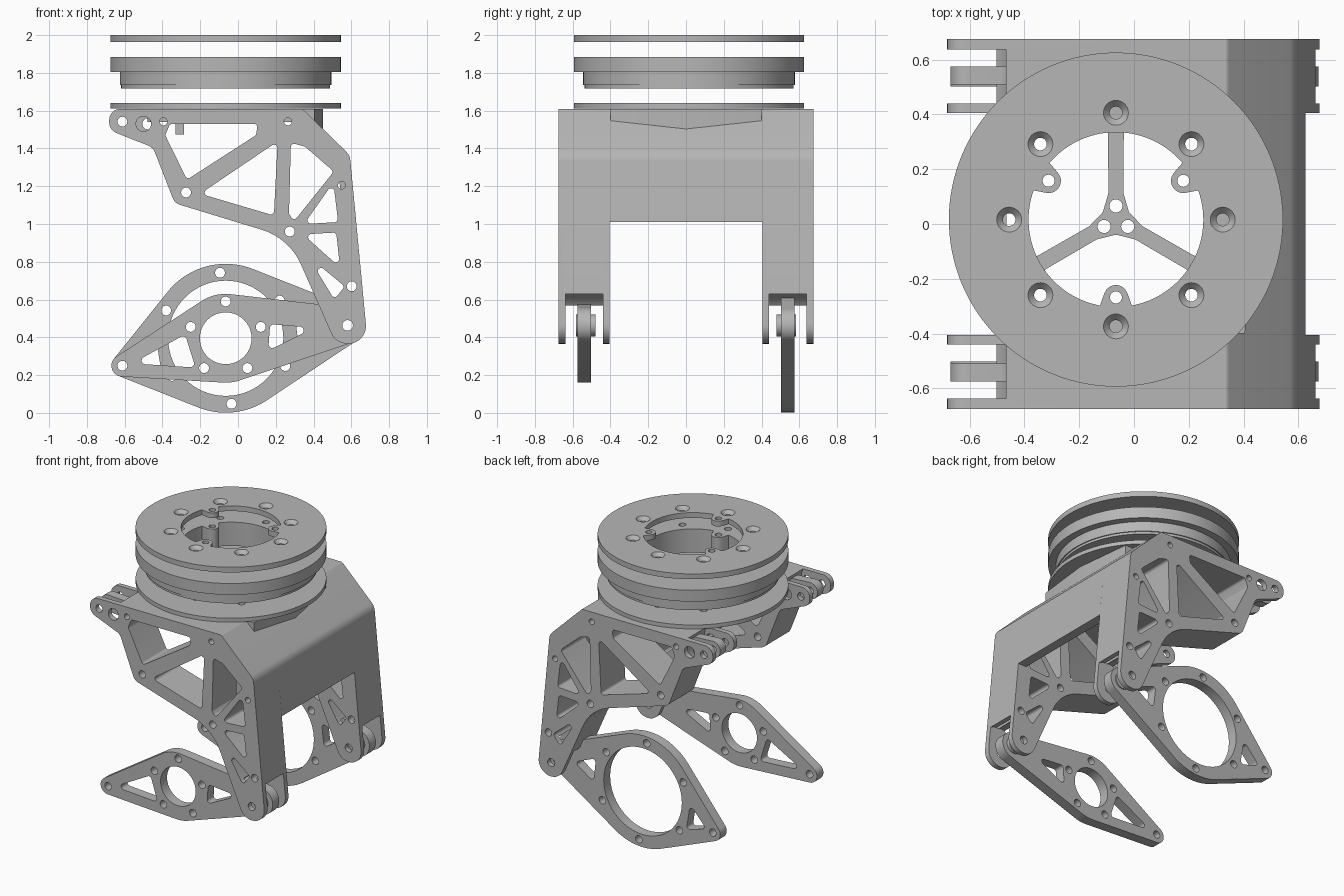
import bpy, bmesh
from math import pi, sin, cos, tan, atan2, sqrt, radians
from mathutils import Vector, Matrix
from mathutils.geometry import convex_hull_2d

if "Cube" in bpy.data.objects:
    bpy.data.objects.remove(bpy.data.objects["Cube"])

grey = bpy.data.materials.new("machined grey")
grey.use_nodes = True
grey.diffuse_color = (0.47, 0.47, 0.47, 1)
grey.node_tree.nodes["Principled BSDF"].inputs["Base Color"].default_value = grey.diffuse_color
parts = []


# ---- 2D outline helpers ----
def circle(x, y, r, n=32):
    return [(x + r * cos(2 * pi * i / n), y + r * sin(2 * pi * i / n)) for i in range(n)]


def rounded(corners, radius=None, steps=8):
    """Polygon with filleted corners; a corner may carry its own radius."""
    out = []
    for i, corner in enumerate(corners):
        c = Vector(corner[:2])
        r = corner[2] if len(corner) > 2 else radius
        if not r:
            out.append(tuple(c))
            continue
        u = (Vector(corners[i - 1][:2]) - c).normalized()
        v = (Vector(corners[(i + 1) % len(corners)][:2]) - c).normalized()
        half = u.angle(v) / 2
        mid = c + (u + v).normalized() * r / sin(half)
        s, e = c + u * r / tan(half) - mid, c + v * r / tan(half) - mid
        a0 = atan2(s.y, s.x)
        turn = (atan2(e.y, e.x) - a0 + pi) % (2 * pi) - pi
        for k in range(steps + 1):
            a = a0 + turn * k / steps
            out.append((mid.x + r * cos(a), mid.y + r * sin(a)))
    return out


def hull(*circles):
    """Belt outline around several circles."""
    pts = [Vector(p) for c in circles for p in circle(*c, n=80)]
    return [tuple(pts[i]) for i in convex_hull_2d(pts)]


# ---- solid helpers ----
def plate(name, loops, lo, hi, upright=False):
    """Extrude an outline with holes along z, or along y when upright."""
    curve = bpy.data.curves.new(name, 'CURVE')
    curve.dimensions, curve.fill_mode, curve.extrude = '2D', 'BOTH', (hi - lo) / 2
    for loop in loops:
        spline = curve.splines.new('POLY')
        spline.points.add(len(loop) - 1)
        for p, q in zip(spline.points, loop):
            p.co = (q[0], q[1], 0, 1)
        spline.use_cyclic_u = True
    temp = bpy.data.objects.new(name + "_outline", curve)
    bpy.context.collection.objects.link(temp)
    bpy.context.view_layer.update()
    deps = bpy.context.evaluated_depsgraph_get()
    mesh = bpy.data.meshes.new_from_object(temp.evaluated_get(deps))
    bpy.data.objects.remove(temp)
    mid = (lo + hi) / 2
    if upright:
        mesh.transform(Matrix.Translation((0, mid, 0)) @ Matrix.Rotation(pi / 2, 4, 'X'))
    else:
        mesh.transform(Matrix.Translation((0, 0, mid)))
    bm = bmesh.new()
    bm.from_mesh(mesh)
    bmesh.ops.remove_doubles(bm, verts=bm.verts, dist=1e-5)
    bmesh.ops.recalc_face_normals(bm, faces=bm.faces)
    bm.to_mesh(mesh)
    bm.free()
    mesh.materials.clear()
    mesh.materials.append(grey)
    ob = bpy.data.objects.new(name, mesh)
    bpy.context.collection.objects.link(ob)
    parts.append(ob)
    return ob


def cut(ob, cutter):
    """Subtract a cutter and discard it."""
    mod = ob.modifiers.new("cut", 'BOOLEAN')
    mod.operation, mod.solver, mod.object = 'DIFFERENCE', 'EXACT', cutter
    bpy.context.view_layer.update()
    deps = bpy.context.evaluated_depsgraph_get()
    mesh = bpy.data.meshes.new_from_object(ob.evaluated_get(deps))
    ob.modifiers.clear()
    ob.data = mesh
    if cutter in parts:
        parts.remove(cutter)
    bpy.data.objects.remove(cutter)


# ---- side trusses, forked at both ends ----
PIVOT = (0.58, 0.463)
FORK = (-0.612, 1.542)
side_outline = rounded([
    (-0.682, 1.61, 0.06), (-0.682, 1.497, 0.06), (-0.45, 1.405, 0.06), (-0.335, 1.11, 0.06),
    (0.272, 0.925, 0.33), (0.518, 0.366, 0.094), (0.687, 0.366, 0.094),
    (0.592, 1.365, 0.08), (0.34, 1.61, 0.02)])
windows = [
    [(-0.36, 1.53), (0.105, 1.53), (0.095, 1.47), (-0.27, 1.235), (-0.385, 1.47)],
    [(0.21, 1.437), (0.19, 1.045), (-0.20, 1.16)],
    [(0.28, 1.43), (0.354, 1.41), (0.507, 1.278), (0.295, 1.013), (0.27, 1.055)],
    [(0.505, 1.22), (0.53, 1.01), (0.35, 1.0)],
    [(0.345, 0.945), (0.52, 0.955), (0.54, 0.77)],
    [(0.37, 0.83), (0.565, 0.67), (0.51, 0.60)]]
side_loops = [side_outline] + [rounded(w, 0.018) for w in windows]
side_loops += [circle(x, z, r) for x, z, r in [
    (*FORK, 0.026), (-0.50, 1.53, 0.04), (-0.395, 1.542, 0.02), (0.264, 1.542, 0.02),
    (0.549, 1.205, 0.02), (-0.275, 1.167, 0.026), (0.274, 0.96, 0.026),
    (0.602, 0.67, 0.026), (*PIVOT, 0.028)]]


def span(side, near, far):
    return sorted((side * near, side * far))


for side, label in ((-1, "front"), (1, "back")):
    truss = plate(label + "_truss", side_loops, *span(side, 0.405, 0.675), upright=True)
    for centre, r in ((FORK, 0.16), (PIVOT, 0.185)):
        cut(truss, plate("slot_cutter", [circle(*centre, r, 64)], *span(side, 0.44, 0.638), upright=True))
    # tongue held in the upper fork
    plate(label + "_tongue", [hull((*FORK, 0.058), (-0.49, 1.535, 0.058)),
                              circle(*FORK, 0.026), circle(-0.476, 1.53, 0.03)],
          *span(side, 0.51, 0.575), upright=True)
    # small lug under the deck
    plate(label + "_lug", [[(-0.33, 1.475), (-0.285, 1.475), (-0.285, 1.545), (-0.33, 1.545)]],
          *span(side, 0.33, 0.41), upright=True)
    # hub on the lower hinge
    plate(label + "_hinge_hub", [circle(*PIVOT, 0.058), circle(*PIVOT, 0.028)],
          *span(side, 0.48, 0.583), upright=True)

# ---- swinging links ----
LX, LZ = -0.065, 0.395


def link(name, side, body_r, bore_r, bolt_r, bolts, start, openings):
    loops = [hull((-0.612, 0.25, 0.058), (LX, LZ, body_r), (*PIVOT, 0.094)),
             circle(LX, LZ, bore_r, 64), circle(-0.612, 0.25, 0.026), circle(*PIVOT, 0.028)]
    for k in range(bolts):
        a = radians(start + 360 * k / bolts)
        loops.append(circle(LX + bolt_r * cos(a), LZ + bolt_r * sin(a), 0.026))
    loops += [rounded(o, 0.02) for o in openings]
    plate(name, loops, *span(side, 0.503, 0.575), upright=True)


link("front_link", -1, 0.235, 0.137, 0.195, 5, 90,
     [[(-0.56, 0.262), (-0.28, 0.415), (-0.225, 0.24)], [(0.17, 0.47), (0.40, 0.45), (0.16, 0.33)]])
link("back_link", 1, 0.394, 0.305, 0.348, 6, 35,
     [[(-0.56, 0.262), (-0.435, 0.40), (-0.405, 0.215)], [(0.30, 0.53), (0.47, 0.46), (0.32, 0.36)]])

# ---- bent outer wall between the trusses ----
plate("outer_wall", [rounded([
    (0.30, 1.61, 0), (0.34, 1.61, 0.02), (0.592, 1.365, 0.08), (0.626, 1.01, 0),
    (0.56, 1.01, 0), (0.525, 1.335, 0.04), (0.31, 1.54, 0)])], -0.405, 0.405, upright=True)
plate("wall_gusset", [[(0.32, -0.4), (0.405, -0.4), (0.45, 0), (0.405, 0.4), (0.32, 0.4)]], 1.5, 1.609)

# ---- deck with three spokes ----
CX, CY = -0.066, 0.016


def polar(r, degrees):
    a = radians(degrees)
    return (CX + r * cos(a), CY + r * sin(a))


deck = [[(-0.465, -0.405), (0.34, -0.405), (0.34, 0.405), (-0.465, 0.405)]]
for spoke in (90, 210, 330):
    arc = [(*polar(0.33, spoke + 5 + 110 * k / 30), 0.015 if k in (0, 30) else 0) for k in range(31)]
    arc = [p for i, p in enumerate(arc) if i not in (1, 2, 28, 29)]
    deck.append(rounded([(*polar(0.10, spoke + 16), 0.04)] + arc
                        + [(*polar(0.10, spoke + 104), 0.04), (*polar(0.055, spoke + 60), 0.01)]))
    deck.append(circle(*polar(0.05, spoke), 0.024))
deck += [circle(*polar(0.39, a), 0.023) for a in range(0, 360, 45) if a not in (90, 270)]
plate("deck", deck, 1.54, 1.61)


# ---- stacked turntable rings ----
def tabbed_bore(r=0.319, reach=0.284, tab=0.045):
    """Round bore with three half-round tabs facing inwards."""
    pts = []
    for k in range(240):
        a = k * 1.5
        off = radians((a - 30 + 60) % 120 - 60)
        side = reach * sin(off)
        near = reach * cos(off) - sqrt(tab ** 2 - side ** 2) if abs(side) < tab else r
        pts.append(polar(min(r, near), a))
    return pts


screws = [circle(*polar(0.39, a), 0.023) for a in range(0, 360, 45)]
tab_holes = [circle(*polar(0.284, a), 0.022) for a in (30, 150, 270)]


def ring(name, r, lo, hi, bore):
    return plate(name, [circle(CX, CY, r, 128)] + bore + screws, lo, hi)


tabbed = [tabbed_bore()] + tab_holes
ring("base_ring", 0.61, 1.612, 1.64, [circle(CX, CY, 0.33, 96)])
ring("bearing_lip", 0.553, 1.718, 1.738, tabbed)
ring("bearing_neck", 0.56, 1.735, 1.806, tabbed)
ring("bearing_flange", 0.61, 1.805, 1.885, tabbed)
top_ring = ring("top_ring", 0.61, 1.963, 2.0, tabbed)

# countersunk screw seats
bm = bmesh.new()
for a in range(0, 360, 45):
    x, y = polar(0.39, a)
    bmesh.ops.create_cone(bm, cap_ends=True, segments=32, radius1=0.018, radius2=0.05,
                          depth=0.035, matrix=Matrix.Translation((x, y, 1.9875)))
seat_mesh = bpy.data.meshes.new("seat_cutter")
bm.to_mesh(seat_mesh)
bm.free()
seats = bpy.data.objects.new("seat_cutter", seat_mesh)
bpy.context.collection.objects.link(seats)
cut(top_ring, seats)

# ---- smooth round walls, crisp edges ----
bpy.ops.object.select_all(action='DESELECT')
for ob in parts:
    ob.data.materials.clear()
    ob.data.materials.append(grey)
    ob.select_set(True)
bpy.context.view_layer.objects.active = parts[0]
bpy.ops.object.shade_smooth_by_angle(angle=radians(30))
